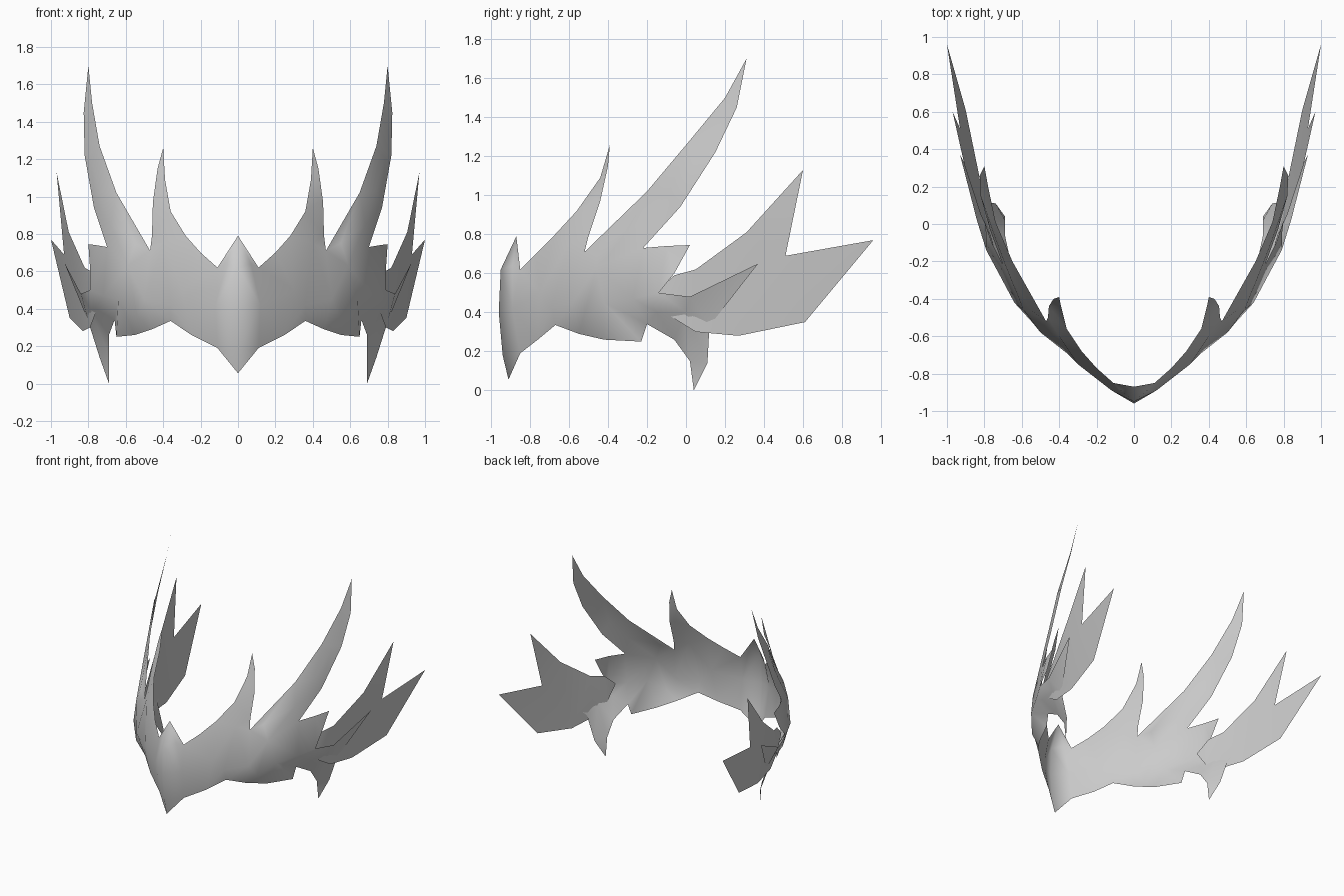
import bpy
from mathutils import Vector
from mathutils.geometry import delaunay_2d_cdt

# Remove the default cube
cube = bpy.data.objects.get("Cube")
if cube:
    bpy.data.objects.remove(cube, do_unlink=True)

# Single grey material
grey = bpy.data.materials.new("plain_grey")
grey.use_nodes = True
colour = (0.6, 0.6, 0.6, 1.0)
grey.diffuse_color = colour
grey.node_tree.nodes["Principled BSDF"].inputs["Base Color"].default_value = colour


def unroll(point):
    """Flatten the curved sheet: distance round the head against height."""
    return Vector((point[0] + point[1], point[2]))


def make_sheet(name, outline, inner=()):
    """Fill an outline with a thin sheet, shaped by inner points, and mirror it."""
    points = [Vector(p) for p in list(outline) + list(inner)]
    flat = [unroll(p) for p in points]
    count = len(outline)
    border = [(i, (i + 1) % count) for i in range(count)]
    _, _, faces, sources, _, _ = delaunay_2d_cdt(flat, border, [], 1, 1e-5)
    verts = [points[source[0]] for source in sources]

    mesh = bpy.data.meshes.new(name)
    mesh.from_pydata(verts, [], faces)
    mesh.materials.append(grey)
    mesh.shade_smooth()
    sheet = bpy.data.objects.new(name, mesh)
    bpy.context.collection.objects.link(sheet)

    mirror = sheet.modifiers.new("both_sides", 'MIRROR')
    mirror.use_axis[0] = True
    mirror.use_clip = True
    mirror.merge_threshold = 0.001
    return sheet


# Outline of the face band, clockwise from the brow peak
brow_peak = [(0, -.87, .79), (.11, -.85, .62)]

small_horn = [
    (.2, -.77, .7), (.28, -.68, .79), (.36, -.56, .92), (.39, -.44, 1.09),
    (.4, -.39, 1.26), (.43, -.4, 1.15), (.455, -.44, .97), (.46, -.5, .79),
    (.47, -.52, .71),
]

large_horn = [
    (.65, -.2, 1.02), (.74, .01, 1.27), (.78, .2, 1.5), (.8, .31, 1.7),
    (.825, .26, 1.45), (.82, .15, 1.22), (.77, -.03, .94), (.7, -.22, .73),
]

side_spikes = [
    (.76, -.1, .74), (.8, .02, .745), (.79, -.06, .6), (.79, -.14, .5),
    (.84, .02, .48), (.93, .37, .65), (.8, .12, .33),
]

cheek_spike = [
    (.74, .11, .14), (.69, .04, 0), (.69, .02, .15), (.69, -.06, .26),
    (.66, -.2, .34),
]

lower_edge = [
    (.65, -.23, .25), (.55, -.42, .26), (.46, -.55, .29), (.36, -.67, .335),
    (.25, -.76, .26), (.11, -.85, .19),
]

nose_ridge = [(0, -.91, .055), (0, -.94, .18), (0, -.96, .4), (0, -.95, .62)]

# Inner points that give the band its bulge and creases
band_form = [
    (.07, -.89, .64), (.12, -.89, .42), (.3, -.75, .5), (.36, -.69, .42),
    (.5, -.58, .45), (.54, -.53, .36), (.64, -.42, .45), (.72, -.27, .47),
    (.76, -.15, .4), (.59, -.46, .63), (.55, -.46, .75), (.4, -.6, .75),
    (.68, -.24, .85), (.79, 0, .4),
]
horn_form = [(.785, .05, 1.2), (.74, -.08, 1.03), (.43, -.47, .97)]

make_sheet(
    "face_band",
    brow_peak + small_horn + large_horn + side_spikes
    + cheek_spike + lower_edge + nose_ridge,
    band_form + horn_form,
)

# Two-pointed wing tucked inside the end of the band
wing_top = [
    (.74, -.16, .5), (.77, -.06, .59), (.82, .05, .62), (.905, .31, .81),
    (.97, .6, 1.13), (.93, .51, .69), (1, .96, .77),
]
wing_bottom = [(.9, .61, .35), (.83, .27, .28), (.79, .05, .3), (.76, -.08, .38)]
make_sheet("rear_wing", wing_top + wing_bottom)
